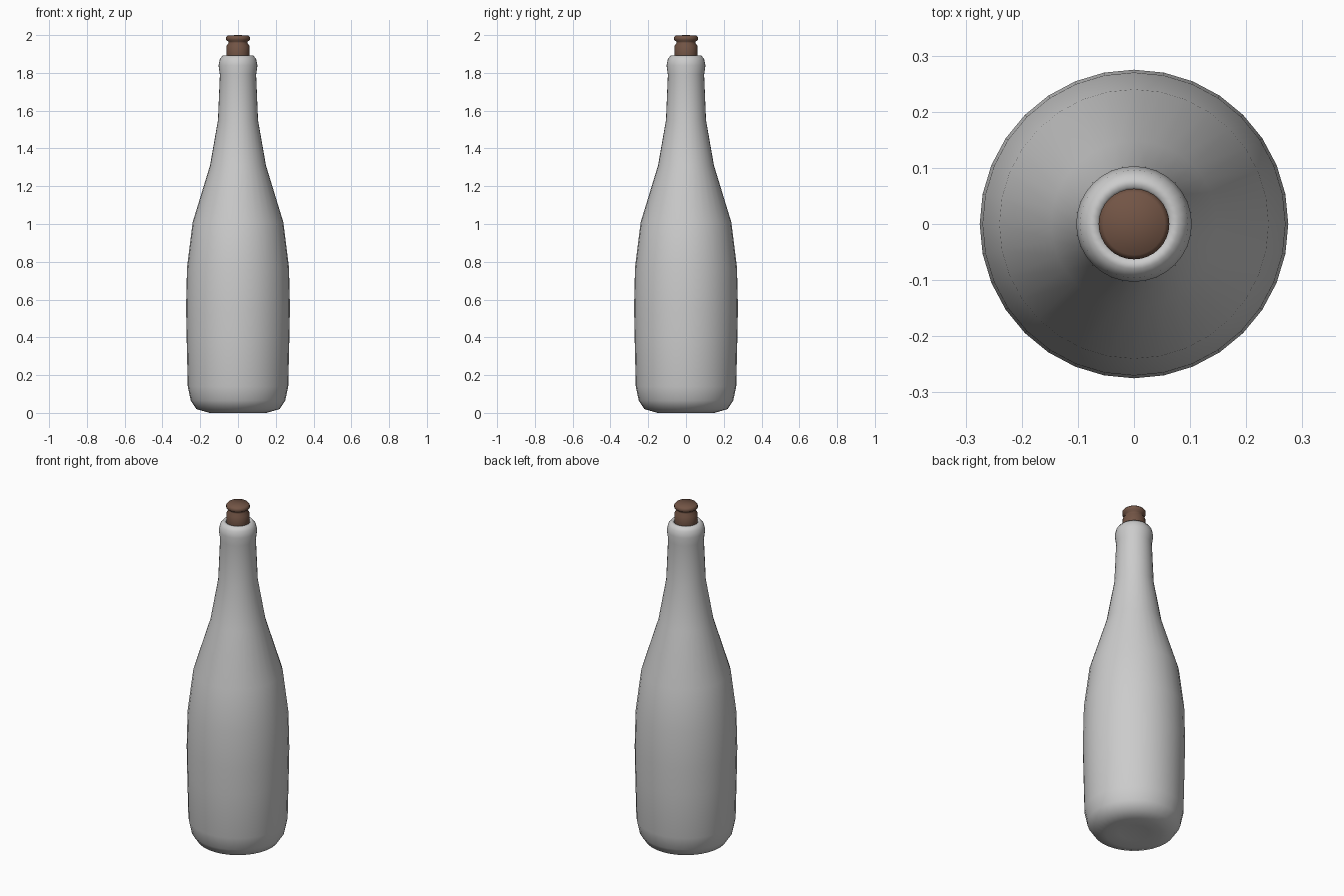
import bpy, bmesh, math

if "Cube" in bpy.data.objects:
    bpy.data.objects.remove(bpy.data.objects["Cube"])

SIDES = 32


def lathe(name, profile, angle, color=None):
    """Revolve (radius, height) points about z; radius 0 makes a pole."""
    bm = bmesh.new()
    rings = []
    for r, z in profile:
        if r == 0:
            rings.append([bm.verts.new((0, 0, z))] * SIDES)
        else:
            rings.append([bm.verts.new((r * math.cos(2 * math.pi * i / SIDES),
                                        r * math.sin(2 * math.pi * i / SIDES), z))
                          for i in range(SIDES)])
    for a, b in zip(rings, rings[1:]):
        for i in range(SIDES):
            j = (i + 1) % SIDES
            bm.faces.new(dict.fromkeys((a[i], a[j], b[j], b[i])))
    bmesh.ops.recalc_face_normals(bm, faces=bm.faces)
    mesh = bpy.data.meshes.new(name)
    bm.to_mesh(mesh)
    bm.free()
    obj = bpy.data.objects.new(name, mesh)
    bpy.context.collection.objects.link(obj)
    if color:
        mat = bpy.data.materials.new(name + "_brown")
        mat.diffuse_color = color
        mat.use_nodes = True
        mat.node_tree.nodes["Principled BSDF"].inputs["Base Color"].default_value = mat.diffuse_color
        mesh.materials.append(mat)
    bpy.ops.object.select_all(action='DESELECT')
    obj.select_set(True)
    bpy.context.view_layer.objects.active = obj
    bpy.ops.object.shade_smooth_by_angle(angle=math.radians(angle))
    return obj


# Glass body: shallow base, rounded heel, shoulder, neck, lip and inner mouth
lathe("bottle", [
    (0, 0.012), (0.08, 0.008), (0.15, 0.0), (0.22, 0.02), (0.25, 0.065), (0.266, 0.14),
    (0.272, 0.40), (0.275, 0.56), (0.27, 0.77), (0.24, 1.01), (0.148, 1.31),
    (0.106, 1.55), (0.096, 1.79), (0.103, 1.84), (0.096, 1.873), (0.08, 1.893),
    (0.066, 1.893), (0.06, 1.88), (0.06, 1.78)], 80)

# Cork stopper: plug in the mouth, groove, flared cap
lathe("cork", [
    (0, 1.78), (0.058, 1.78), (0.061, 1.90), (0.061, 1.943), (0.05, 1.958),
    (0.05, 1.965), (0.063, 1.974), (0.063, 1.988), (0.055, 1.998), (0, 2.0)],
    60, (0.17, 0.09, 0.06, 1))
